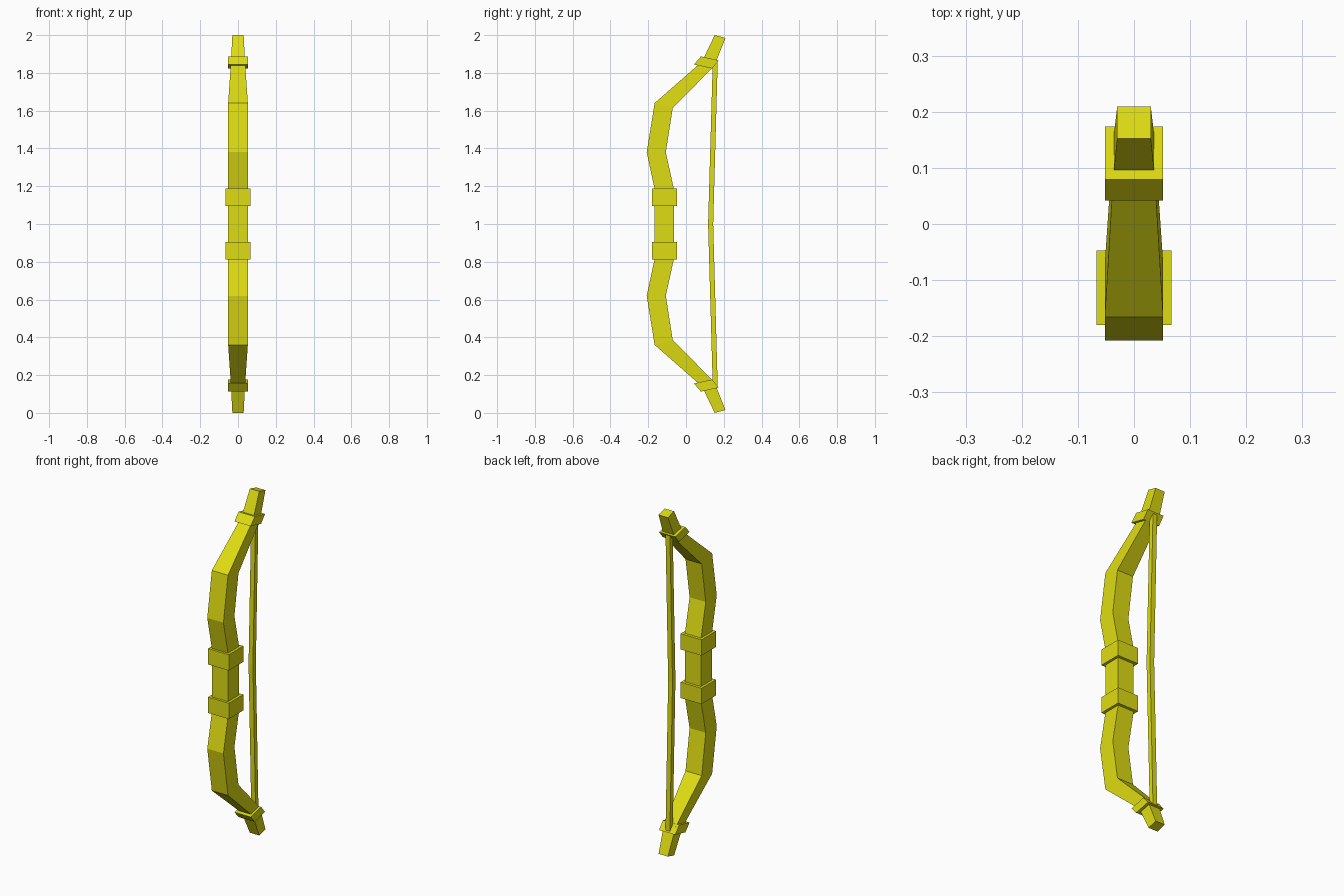
import bpy, bmesh

if "Cube" in bpy.data.objects:
    bpy.data.objects.remove(bpy.data.objects["Cube"])

yellow = bpy.data.materials.new("yellow")
yellow.diffuse_color = (0.74, 0.72, 0.006, 1)
yellow.use_nodes = True
yellow.node_tree.nodes["Principled BSDF"].inputs["Base Color"].default_value = yellow.diffuse_color


def loft(name, sections):
    """Skin rectangular sections: (front y, front z, back y, back z, half width)."""
    bm = bmesh.new()
    rings = []
    for fy, fz, by, bz, w in sections:
        pts = ((-w, fy, fz), (w, fy, fz), (w, by, bz), (-w, by, bz))
        rings.append([bm.verts.new(p) for p in pts])
    for a, b in zip(rings, rings[1:]):
        for i in range(4):
            j = (i + 1) % 4
            bm.faces.new((a[i], a[j], b[j], b[i]))
    bm.faces.new(rings[0][::-1])
    bm.faces.new(rings[-1])
    bmesh.ops.recalc_face_normals(bm, faces=bm.faces)
    mesh = bpy.data.meshes.new(name)
    bm.to_mesh(mesh)
    bm.free()
    mesh.materials.append(yellow)
    obj = bpy.data.objects.new(name, mesh)
    bpy.context.collection.objects.link(obj)
    return obj


def flip(sections):
    """Mirror sections top to bottom about the middle height z = 1."""
    return [(fy, 2 - fz, by, 2 - bz, w) for fy, fz, by, bz, w in reversed(sections)]


# Bow body: upper half from grip to tip, mirrored downwards
upper = [
    (-0.166, 1.185, -0.064, 1.185, 0.052),
    (-0.208, 1.38, -0.107, 1.38, 0.052),
    (-0.166, 1.64, -0.07, 1.615, 0.052),
    (0.085, 1.86, 0.149, 1.835, 0.037),
    (0.152, 2.0, 0.209, 1.985, 0.03),
]
loft("bow_body", flip(upper) + upper)

# Rings around the grip and slanted collars near the tips
ring = [(-0.18, 1.095, -0.047, 1.095, 0.067), (-0.18, 1.187, -0.047, 1.187, 0.067)]
collar = [(0.042, 1.845, 0.138, 1.823, 0.052), (0.079, 1.887, 0.174, 1.866, 0.052)]
for part, sections in (("grip_ring", ring), ("tip_collar", collar)):
    loft("upper_" + part, sections)
    loft("lower_" + part, flip(sections))

# Bowstring, slightly drawn in at the middle
end = [(0.141, 1.835, 0.168, 1.864, 0.014)]
middle = [(0.117, 1.0, 0.144, 1.0, 0.014)]
loft("bowstring", flip(end) + middle + end)
